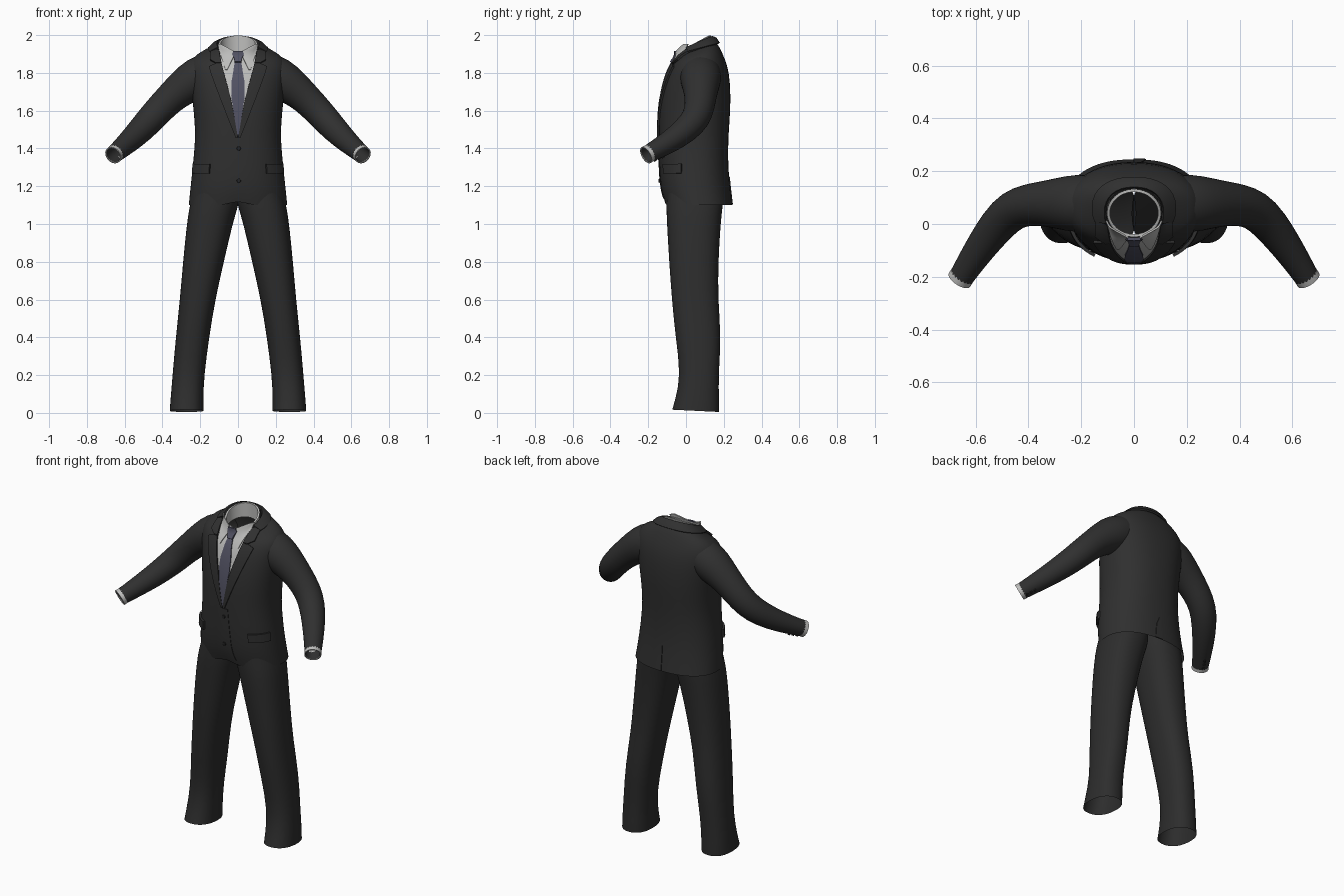
import bpy, bmesh, math
from mathutils import Vector
from mathutils.bvhtree import BVHTree

if "Cube" in bpy.data.objects:
    bpy.data.objects.remove(bpy.data.objects["Cube"])


def material(name, rgb):
    m = bpy.data.materials.new(name)
    m.diffuse_color = (*rgb, 1)
    m.use_nodes = True
    m.node_tree.nodes["Principled BSDF"].inputs["Base Color"].default_value = m.diffuse_color
    return m


CLOTH = material("charcoal jacket cloth", (0.029, 0.029, 0.029))
TROUSER = material("charcoal trouser cloth", (0.026, 0.026, 0.026))
SHIRT = material("off white shirt", (0.51, 0.51, 0.50))
TIE = material("slate tie", (0.085, 0.085, 0.125))
BUTTON = material("black button", (0.018, 0.018, 0.018))


def finish(bm, name, mat, subsurf=0, mirror=False, thick=0, offset=-1):
    me = bpy.data.meshes.new(name)
    bm.to_mesh(me)
    bm.free()
    me.materials.append(mat)
    ob = bpy.data.objects.new(name, me)
    bpy.context.collection.objects.link(ob)
    if mirror:
        ob.modifiers.new("mirror", 'MIRROR').use_mirror_merge = False
    if subsurf:
        s = ob.modifiers.new("smooth", 'SUBSURF')
        s.levels = s.render_levels = subsurf
    if thick:
        s = ob.modifiers.new("thickness", 'SOLIDIFY')
        s.thickness, s.offset = thick, offset
    return ob


def oval(z, x1, x2, yf, yb, tilt=0, n=32, power=2.3):
    """Horizontal rounded section; tilt raises the back and lowers the front."""
    pts = []
    for i in range(n):
        a = 2 * math.pi * i / n
        c, s = math.cos(a), math.sin(a)
        c = math.copysign(abs(c) ** (2 / power), c)
        s = math.copysign(abs(s) ** (2 / power), s)
        pts.append(Vector(((x1 + x2) / 2 + c * (x2 - x1) / 2,
                           (yf + yb) / 2 + s * (yb - yf) / 2, z + tilt * s)))
    return pts


def tube(path, n=20):
    """Round sections across a path of (x, y, z, radius)."""
    p = [Vector(q[:3]) for q in path]
    rings = []
    for i, q in enumerate(path):
        t = (p[min(i + 1, len(p) - 1)] - p[max(i - 1, 0)]).normalized()
        u = Vector((0, 1, 0)).cross(t).normalized()
        v = t.cross(u)
        rings.append([p[i] + q[3] * (math.cos(a) * u + math.sin(a) * v)
                      for a in (2 * math.pi * k / n for k in range(n))])
    return rings


def loft(name, rings, mat, keep=None, **kw):
    bm = bmesh.new()
    vs = [[bm.verts.new(p) for p in r] for r in rings]
    n = len(rings[0])
    for a, b in zip(vs, vs[1:]):
        for i in range(n):
            j = (i + 1) % n
            bm.faces.new((a[i], a[j], b[j], b[i]))
    if keep:
        bad = [f for f in bm.faces if not keep(f.calc_center_median())]
        bmesh.ops.delete(bm, geom=bad, context='FACES')
    return finish(bm, name, mat, **kw)


# jacket body: z, half width, front y, back y, tilt
body = [(1.10, .262, -.112, .246, 0), (1.18, .254, -.134, .236, 0), (1.30, .241, -.143, .223, 0),
        (1.45, .226, -.144, .224, 0), (1.55, .231, -.144, .232, 0), (1.65, .241, -.137, .237, 0),
        (1.75, .254, -.117, .234, 0), (1.83, .262, -.090, .222, .005), (1.880, .245, -.066, .195, .02),
        (1.912, .185, -.053, .172, .038), (1.930, .125, -.047, .146, .042), (1.938, .104, -.044, .134, .042)]
rings = [oval(z, -w, w, f, b, t) for z, w, f, b, t in body]
for p in rings[0]:                       # rounded cutaway at the front hem
    if p.y < 0:
        p.z += .025 * max(0, 1 - abs(p.x) / .07)
jacket = loft("jacket_body", rings, CLOTH, subsurf=1)
bpy.context.view_layer.update()
surface = BVHTree.FromObject(jacket, bpy.context.evaluated_depsgraph_get())


def on_body(x, z, off, side=-1):
    """Point on the jacket front (side -1) or back (side 1), or on the neck above it."""
    hit, nor, _, _ = surface.ray_cast(Vector((x, side, z)), Vector((0, -side, 0)))
    if side < 0 and z > 1.84:
        s = math.sqrt(max(0, 1 - (x / .106) ** 2))
        neck = .045 - .092 * s
        if hit is None or hit.y > neck:
            hit, nor = Vector((x, neck, z)), Vector((x / .106, -s - .2, .3)).normalized()
    if nor.y * side < 0 and abs(nor.y) > .3:
        nor = -nor
    return hit + nor * off


def panel(name, rows, off, mat, mirror=False, side=-1, thick=.008, cols=8):
    """Cloth patch laid on the body; rows run top to bottom as (z, x left, x right)."""
    fine = []
    for a, b in zip(rows, rows[1:]):
        k = max(1, round((a[0] - b[0]) / .025))
        fine += [[a[m] + (b[m] - a[m]) * i / k for m in range(3)] for i in range(k)]
    fine.append(rows[-1])
    bm = bmesh.new()
    g = [[bm.verts.new(on_body(l + (r - l) * c / cols, z, off, side)) for c in range(cols + 1)]
         for z, l, r in fine]
    for a, b in zip(g, g[1:]):
        for c in range(cols):
            f = (a[c], b[c], b[c + 1], a[c + 1])
            bm.faces.new(f if side < 0 else f[::-1])
    return finish(bm, name, mat, mirror=mirror, thick=thick)


# shirt front, tie, lapels and collar fronts
panel("shirt_front", [(1.905, -.095, .095), (1.85, -.088, .088), (1.65, -.036, .036), (1.47, -.003, .003)],
      .003, SHIRT, thick=.002)
panel("shirt_collar_point", [(1.95, .085, .100), (1.915, .022, .098), (1.88, .024, .088), (1.815, .056, .066)],
      .009, SHIRT, mirror=True, thick=.007)
panel("tie_blade", [(1.865, -.015, .015), (1.75, -.034, .034), (1.68, -.035, .035), (1.60, -.025, .025),
                    (1.47, -.003, .003)], .009, TIE)
panel("tie_knot", [(1.912, -.022, .022), (1.895, -.028, .028), (1.85, -.017, .017)], .017, TIE, thick=.012)
panel("lapel", [(1.845, .086, .118), (1.83, .082, .152), (1.76, .063, .128), (1.65, .034, .087),
                (1.455, 0, .012)], .011, CLOTH, mirror=True, thick=.010)
panel("collar_front", [(1.935, .100, .130), (1.915, .098, .142), (1.865, .090, .146), (1.848, .086, .116)],
      .012, CLOTH, mirror=True, thick=.011)

# jacket collar round the back of the neck, shirt collar inside it
loft("collar_back", [oval(1.924, -.156, .156, -.055, .174, .032), oval(1.940, -.134, .134, -.053, .157, .042),
                     oval(1.950, -.110, .110, -.05, .138, .040)], CLOTH,
     keep=lambda c: c.y > .0, thick=.012, offset=0)
loft("shirt_collar", [oval(1.88, -.097, .097, -.046, .127, .03, power=2),
                      oval(1.955, -.097, .097, -.044, .127, .043, power=2)],
     SHIRT, thick=.011, offset=0)

# overlapping front edge, back vent and pocket flaps
panel("front_edge", [(1.45, -.012, .03), (1.22, -.018, .05), (1.165, -.010, .06), (1.135, .02, .07)],
      .004, CLOTH, thick=.003)
panel("back_vent_flap", [(1.25, 0, .006), (1.20, 0, .03), (1.102, -.002, .045)], .004, CLOTH, side=1, thick=.004)
panel("pocket_flap", [(1.318, .145, .229), (1.268, .148, .232)], .013, CLOTH, mirror=True, thick=.012, cols=14)

# sleeves with shirt cuffs and dark lining
arm = [(.13, .078, 1.812, .104), (.215, .078, 1.775, .114), (.29, .078, 1.724, .097), (.36, .077, 1.665, .083),
       (.43, .068, 1.592, .079), (.485, .035, 1.530, .075), (.55, -.045, 1.462, .066),
       (.61, -.132, 1.408, .055), (.652, -.198, 1.372, .048)]
loft("sleeve", tube(arm), CLOTH, mirror=True, subsurf=1)
loft("shirt_cuff", tube([(.630, -.163, 1.392, .044), (.661, -.212, 1.364, .045)]), SHIRT,
     mirror=True, thick=.006, offset=0)
loft("sleeve_lining", tube([(.600, -.117, 1.417, .002), (.601, -.118, 1.416, .040), (.6595, -.210, 1.3655, .041)]),
     CLOTH, mirror=True)

# trouser legs: z, inner x, outer x, front y, back y, tilt
leg = [(1.24, -.01, .215, -.10, .18, 0), (1.14, -.01, .245, -.103, .198, 0), (1.09, 0, .258, -.105, .195, 0),
       (1.00, .028, .272, -.102, .184, 0), (.80, .074, .292, -.090, .172, 0), (.60, .120, .308, -.076, .170, 0),
       (.40, .152, .330, -.056, .188, 0), (.20, .179, .347, -.028, .172, 0), (.07, .183, .358, -.058, .176, 0),
       (.011, .182, .362, -.074, .175, -.006)]
loft("trouser_leg", [oval(*r, n=24) for r in reversed(leg)], TROUSER, mirror=True, subsurf=1)


def button(name, loc, normal, r, mirror=False):
    bm = bmesh.new()
    bmesh.ops.create_cone(bm, cap_ends=True, segments=14, radius1=r, radius2=r * .8, depth=.008)
    q = Vector(normal).to_track_quat('Z', 'Y')
    for v in bm.verts:
        v.co = q @ v.co + Vector(loc)
    finish(bm, name, BUTTON, mirror=mirror)


# front buttons and sleeve buttons
for z in (1.40, 1.23):
    button("front_button", on_body(.004, z, .005), (0, -1, 0), .012)
under = Vector((0, .51, -.86))
for t in (.25, .55, .85):
    q = Vector(arm[-2]).lerp(Vector(arm[-1]), t)
    button("sleeve_button", q.to_3d() + under * q.w, under, .008, mirror=True)

# bake modifiers, then smooth while keeping cloth edges crisp
bpy.ops.object.select_all(action='SELECT')
bpy.context.view_layer.objects.active = jacket
bpy.ops.object.convert(target='MESH')
bpy.ops.object.shade_smooth_by_angle(angle=math.radians(40))
